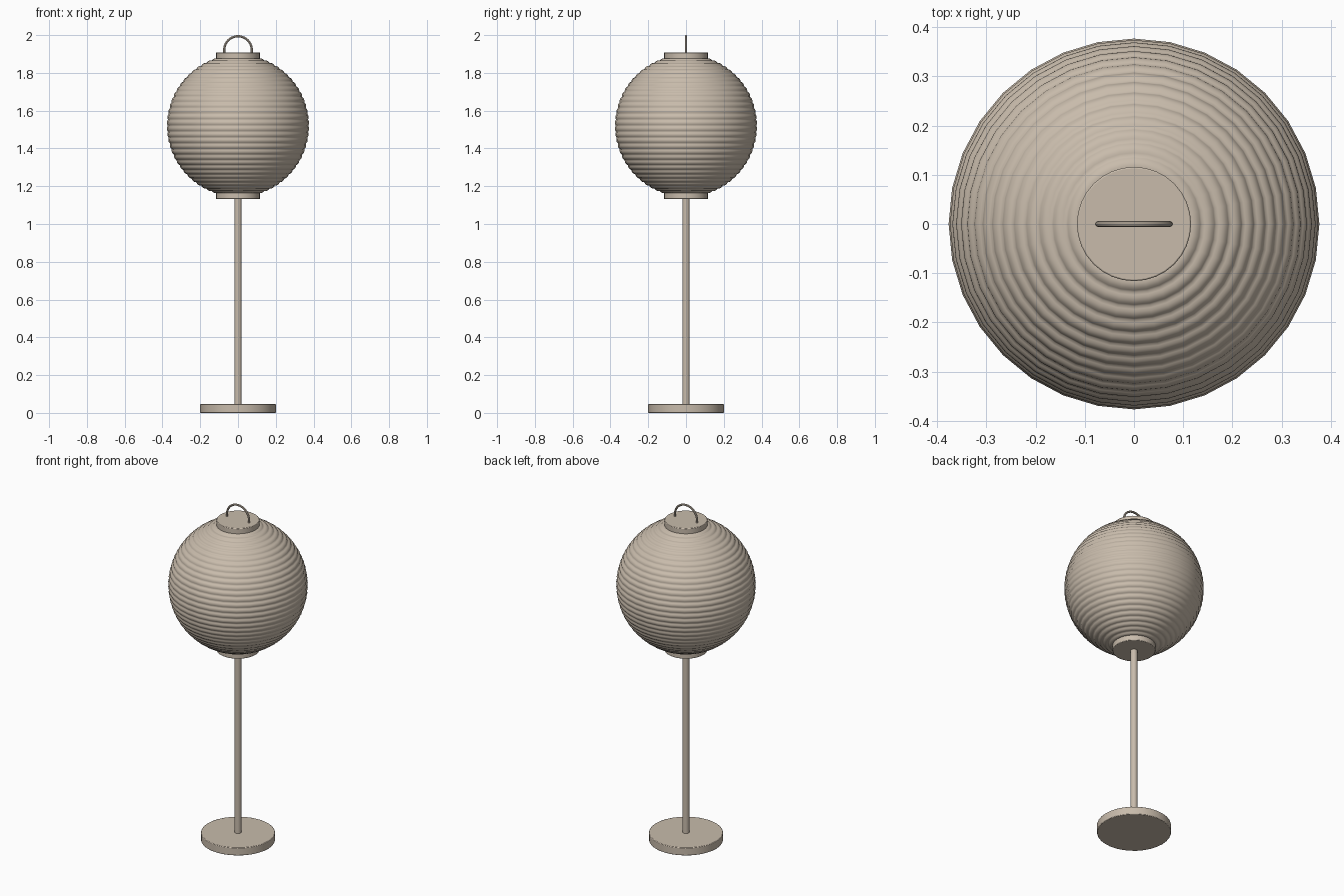
import bpy
import math
from math import sin, cos, pi

cube = bpy.data.objects.get("Cube")
if cube:
    bpy.data.objects.remove(cube, do_unlink=True)

beige = bpy.data.materials.new("warm_beige")
beige.use_nodes = True
colour = (0.58, 0.50, 0.41, 1)
beige.diffuse_color = colour
beige.node_tree.nodes["Principled BSDF"].inputs["Base Color"].default_value = colour


def finish(obj, name, angle=40):
    obj.name = name
    obj.data.materials.append(beige)
    bpy.ops.object.select_all(action="DESELECT")
    obj.select_set(True)
    bpy.context.view_layer.objects.active = obj
    bpy.ops.object.shade_smooth_by_angle(angle=math.radians(angle))
    return obj


def disc(name, radius, bottom, top, bevel=0.0, sides=32):
    bpy.ops.mesh.primitive_cylinder_add(
        vertices=sides, radius=radius, depth=top - bottom, location=(0, 0, (top + bottom) / 2))
    obj = bpy.context.object
    if bevel:
        mod = obj.modifiers.new("soft_edge", "BEVEL")
        mod.width = bevel
        mod.segments = 2
    return finish(obj, name)


def lathe(name, profile, sides=32):
    verts = [(r * cos(2 * pi * s / sides), r * sin(2 * pi * s / sides), z)
             for r, z in profile for s in range(sides)]
    faces = []
    for i in range(len(profile) - 1):
        for s in range(sides):
            t = (s + 1) % sides
            faces.append((i * sides + s, i * sides + t, (i + 1) * sides + t, (i + 1) * sides + s))
    mesh = bpy.data.meshes.new(name)
    mesh.from_pydata(verts, [], faces)
    obj = bpy.data.objects.new(name, mesh)
    bpy.context.collection.objects.link(obj)
    return finish(obj, name, 60)


# Stand
disc("base", 0.2, 0, 0.047, 0.003)
disc("pole", 0.019, 0.04, 1.15, sides=16)

# Ribbed paper globe, scalloped between the wire hoops
centre, radius, ribs, steps = 1.52, 0.372, 30, 6
start, end = math.radians(-73), math.radians(73)
profile = []
for i in range(ribs * steps + 1):
    a = start + (end - start) * i / (ribs * steps)
    r = radius + 0.005 * abs(sin(pi * i / steps))
    profile.append((r * cos(a), centre + r * sin(a)))
lathe("paper_globe", profile)

# End caps
disc("bottom_cap", 0.116, 1.132, 1.17, 0.003)
disc("top_cap", 0.116, 1.87, 1.908, 0.003)

# Hanging handle: a bent wire with straight feet
curve = bpy.data.curves.new("handle", "CURVE")
curve.dimensions = "3D"
curve.bevel_depth = 0.006
curve.bevel_resolution = 2
curve.use_fill_caps = True
points = [(0.073, 1.9)]
points += [(0.073 * cos(pi * i / 20), 1.921 + 0.073 * sin(pi * i / 20)) for i in range(21)]
points += [(-0.073, 1.9)]
spline = curve.splines.new("POLY")
spline.points.add(len(points) - 1)
for p, (x, z) in zip(spline.points, points):
    p.co = (x, 0, z, 1)
handle = bpy.data.objects.new("handle", curve)
bpy.context.collection.objects.link(handle)
bpy.ops.object.select_all(action="DESELECT")
handle.select_set(True)
bpy.context.view_layer.objects.active = handle
bpy.ops.object.convert(target="MESH")
finish(bpy.context.object, "handle")
